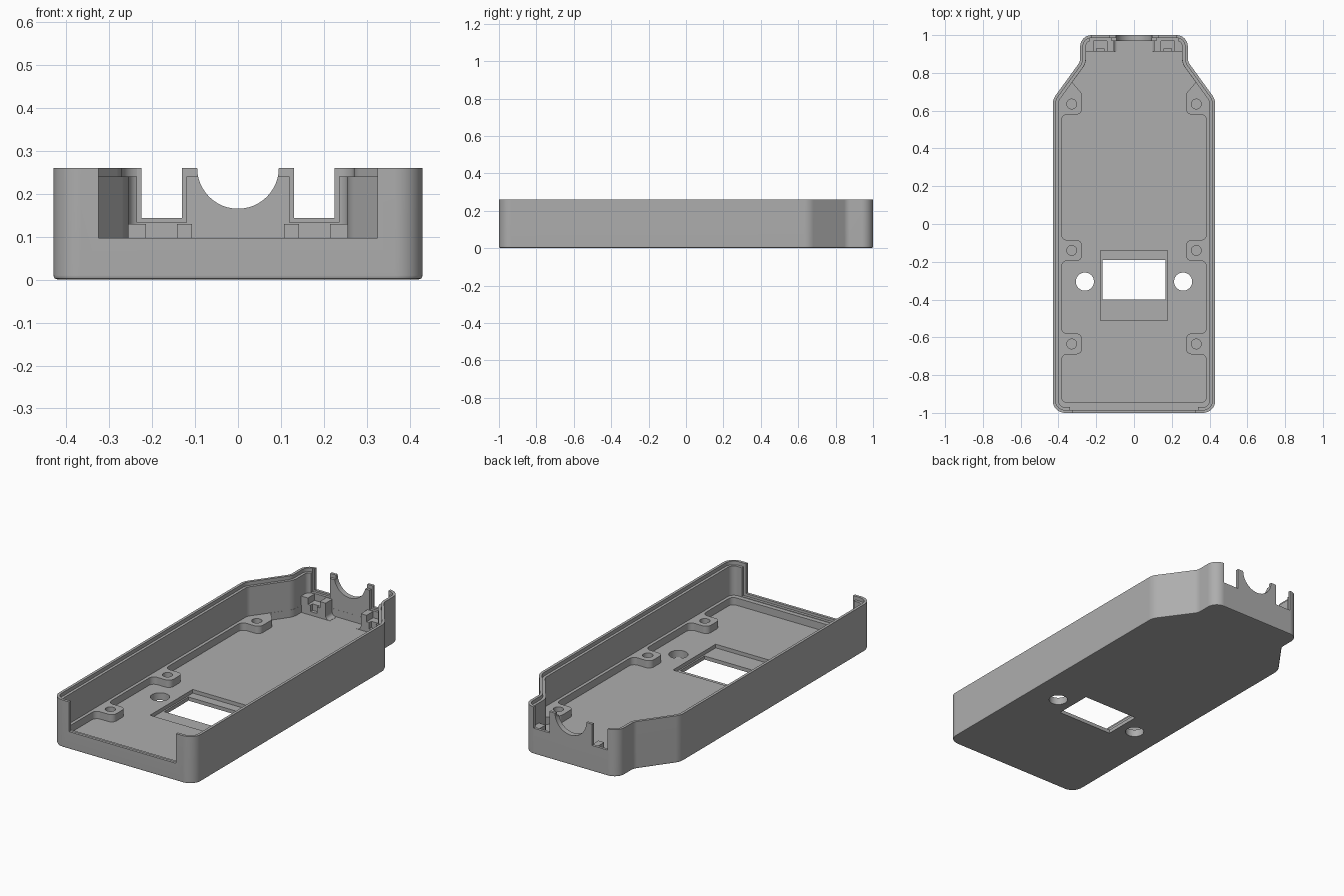
import bpy, bmesh, math
from mathutils import Vector

cube = bpy.data.objects.get("Cube")
if cube:
    bpy.data.objects.remove(cube, do_unlink=True)

grey = bpy.data.materials.new("matte grey plastic")
grey.use_nodes = True
grey.diffuse_color = (0.42, 0.42, 0.42, 1)
grey.node_tree.nodes["Principled BSDF"].inputs["Base Color"].default_value = (0.42, 0.42, 0.42, 1)

WALL, LIP, TOP, FLOOR, LEDGE = 0.03, 0.015, 0.26, 0.04, 0.08
HIGH = 0.4  # cutters reach above the rim


def mirrored(half):
    return half + [(-x, y, r) for x, y, r in reversed(half)]


def inset(corners, d):
    """Move every edge of a counter-clockwise outline inward by d."""
    out = []
    for i, (x, y, r) in enumerate(corners):
        p = Vector((x, y))
        a = (p - Vector(corners[i - 1][:2])).normalized()
        b = (Vector(corners[(i + 1) % len(corners)][:2]) - p).normalized()
        na, nb = Vector((-a.y, a.x)), Vector((-b.y, b.x))
        q = p + (na + nb) * (d / (1 + na.dot(nb)))
        turn = a.x * b.y - a.y * b.x
        out.append((q.x, q.y, r - d if turn > 0 else r + d))
    return out


def rounded(corners, seg=8):
    """Replace each (x, y, radius) corner with an arc."""
    pts = []
    for i, (x, y, r) in enumerate(corners):
        p = Vector((x, y))
        if r <= 0:
            pts.append(p)
            continue
        a = (p - Vector(corners[i - 1][:2])).normalized()
        b = (Vector(corners[(i + 1) % len(corners)][:2]) - p).normalized()
        turn = math.atan2(a.x * b.y - a.y * b.x, a.dot(b))
        side = math.copysign(1, turn)
        start = p - a * r * math.tan(abs(turn) / 2)
        centre = start + Vector((-a.y, a.x)) * r * side
        arm = start - centre
        for k in range(seg + 1):
            t = turn * k / seg
            c, s = math.cos(t), math.sin(t)
            pts.append(centre + Vector((arm.x * c - arm.y * s, arm.x * s + arm.y * c)))
    return pts


def loft(name, rings, upright=False):
    """Solid through (outline, height) rings; upright runs it along y instead."""
    bm = bmesh.new()
    loops = []
    for pts, h in rings:
        loops.append([bm.verts.new((p[0], h, p[1]) if upright else (p[0], p[1], h)) for p in pts])
    for lo, hi in zip(loops, loops[1:]):
        for i in range(len(lo)):
            bm.faces.new((lo[i - 1], lo[i], hi[i], hi[i - 1]))
    bm.faces.new(loops[0])
    bm.faces.new(loops[-1])
    bmesh.ops.recalc_face_normals(bm, faces=bm.faces)
    mesh = bpy.data.meshes.new(name)
    bm.to_mesh(mesh)
    bm.free()
    mesh.materials.append(grey)
    obj = bpy.data.objects.new(name, mesh)
    bpy.context.collection.objects.link(obj)
    return obj


def prism(name, corners, lo, hi, upright=False):
    pts = rounded(corners)
    return loft(name, [(pts, lo), (pts, hi)], upright)


def box(x0, x1, y0, y1, z0, z1):
    return prism("cutter", [(x0, y0, 0), (x1, y0, 0), (x1, y1, 0), (x0, y1, 0)], z0, z1)


def disc(x, y, r, lo, hi, upright=False, n=48):
    pts = [(x + r * math.cos(math.tau * k / n), y + r * math.sin(math.tau * k / n)) for k in range(n)]
    return loft("cutter", [(pts, lo), (pts, hi)], upright)


def activate(obj):
    bpy.ops.object.select_all(action='DESELECT')
    obj.select_set(True)
    bpy.context.view_layer.objects.active = obj


def cut(obj, cutter):
    cutter.hide_render = True
    mod = obj.modifiers.new("cut", 'BOOLEAN')
    mod.operation, mod.solver, mod.object = 'DIFFERENCE', 'EXACT', cutter
    activate(obj)
    bpy.ops.object.modifier_apply(modifier=mod.name)
    bpy.data.objects.remove(cutter, do_unlink=True)


def finish(obj):
    activate(obj)
    bpy.ops.object.shade_smooth_by_angle(angle=math.radians(35))
    obj.modifiers.new("even shading", 'WEIGHTED_NORMAL').keep_sharp = True


# Outer body with a softened bottom edge
outline = mirrored([(0.43, -1, 0.065), (0.43, 0.66, 0.08), (0.285, 0.86, 0.05), (0.285, 1, 0.06)])
shell = loft("case_shell", [(rounded(inset(outline, d)), z)
                            for d, z in ((0.01, 0), (0.003, 0.003), (0, 0.01), (0, TOP))])

# Floor pocket, leaving a ledge and screw bosses along the sides
boss_ys = (-0.635, -0.14, 0.635)
side, inner, r = 0.383, 0.275, 0.03
half = [(side, -0.945, r)]
for y in boss_ys:
    half += [(side, y - 0.055, r), (inner, y - 0.055, r), (inner, y + 0.055, r), (side, y + 0.055, r)]
half[-1] = (0.327, 0.75, 0)
half += inset(outline, WALL + 0.0005)[2:4]
cut(shell, prism("cutter", mirrored(half), FLOOR, HIGH))

# Main cavity and stepped rim
cut(shell, prism("cutter", inset(outline, WALL), LEDGE, HIGH))
cut(shell, prism("cutter", inset(outline, LIP), TOP - 0.02, HIGH))

# Wide front opening with its own step
cut(shell, box(-0.325, 0.325, -1.1, -0.9, 0.097, HIGH))
cut(shell, box(-0.34, 0.34, -1 + LIP, -0.9, 0.083, HIGH))

# Round cable cradle in the back wall
cut(shell, disc(0, TOP, 0.095, 0.9, 1.1, upright=True))

# Display window with recessed seat
cut(shell, box(-0.177, 0.177, -0.51, -0.14, 0.02, 0.06))
cut(shell, box(-0.168, 0.168, -0.4, -0.19, -0.1, 0.06))

for s in (-1, 1):
    # Stepped slots in the back wall
    for lo, hi, y0, y1, z in ((0.13, 0.225, 0.92, 1.1, 0.143), (0.12, 0.235, 0.92, 1 - LIP, 0.133)):
        cut(shell, box(min(s * lo, s * hi), max(s * lo, s * hi), y0, y1, z, HIGH))
    # Button holes and blind screw holes
    cut(shell, disc(s * 0.26, -0.305, 0.048, -0.1, 0.1))
    for y in boss_ys:
        cut(shell, disc(s * 0.33, y, 0.026, 0.025, 0.1))
finish(shell)

# Forked clip seats behind the back wall, filleted into the floor
fork = [(0.08, 0.03, 0), (0.258, 0.03, 0), (0.258, 0.13, 0), (0.214, 0.13, 0), (0.214, 0.095, 0),
        (0.142, 0.095, 0), (0.142, 0.13, 0), (0.107, 0.13, 0), (0.107, 0.041, 0.02), (0.08, 0.041, 0)]
for s, name in ((1, "left_clip_seat"), (-1, "right_clip_seat")):
    seat = prism(name, fork, 0.912, 0.975, upright=True)
    if s < 0:
        seat.data.transform(((-1, 0, 0, 0), (0, 1, 0, 0), (0, 0, 1, 0), (0, 0, 0, 1)))
        seat.data.flip_normals()
    # Narrow slot down the middle of the seat
    cut(seat, box(s * 0.178 - 0.02, s * 0.178 + 0.02, 0.9, 0.93, 0.06, 0.2))
    finish(seat)
